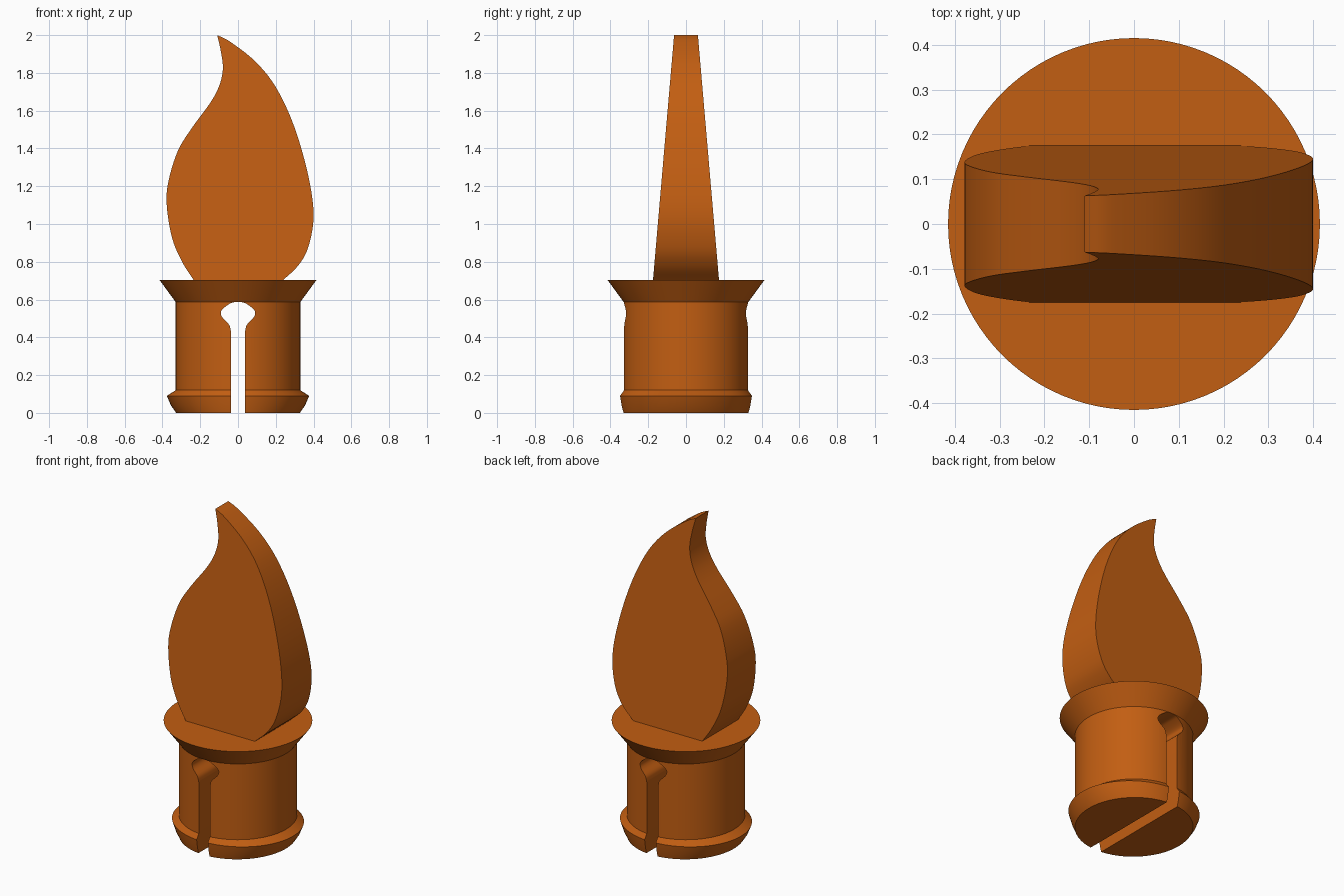
import bpy, bmesh, math
from mathutils import Vector

if "Cube" in bpy.data.objects:
    bpy.data.objects.remove(bpy.data.objects["Cube"])

mat = bpy.data.materials.new("burnt orange")
mat.diffuse_color = (0.54, 0.112, 0.006, 1)
mat.use_nodes = True
mat.node_tree.nodes["Principled BSDF"].inputs["Base Color"].default_value = mat.diffuse_color


def finish(name, bm, material=mat):
    bmesh.ops.recalc_face_normals(bm, faces=bm.faces)
    mesh = bpy.data.meshes.new(name)
    bm.to_mesh(mesh)
    bm.free()
    mesh.materials.append(material)
    obj = bpy.data.objects.new(name, mesh)
    bpy.context.collection.objects.link(obj)
    return obj


def activate(obj):
    bpy.ops.object.select_all(action='DESELECT')
    obj.select_set(True)
    bpy.context.view_layer.objects.active = obj


def smooth_path(points, steps=5):
    """Catmull-Rom curve through the points, both ends included."""
    p = [Vector(q) for q in points]
    p = [2 * p[0] - p[1]] + p + [2 * p[-1] - p[-2]]
    out = []
    for i in range(1, len(p) - 2):
        a, b, c, d = p[i - 1:i + 3]
        for s in range(steps):
            t = s / steps
            out.append(0.5 * (2 * b + (c - a) * t + (2 * a - 5 * b + 4 * c - d) * t * t
                              + (3 * b - a - 3 * c + d) * t ** 3))
    return out + [p[-2]]


def plate(name, outline, half_depth):
    """Outline in x, z given a thickness along y that depends on height."""
    bm = bmesh.new()
    front = [bm.verts.new((x, -half_depth(z), z)) for x, z in outline]
    back = [bm.verts.new((x, half_depth(z), z)) for x, z in outline]
    bm.faces.new(front)
    bm.faces.new(back[::-1])
    n = len(outline)
    for i in range(n):
        j = (i + 1) % n
        bm.faces.new((front[i], back[i], back[j], front[j]))
    return finish(name, bm)


# Plug: stacked rings (x radius, y radius, height); the snap lip is oval
rings = [(0.328, 0.333, 0), (0.355, 0.343, 0.04), (0.377, 0.351, 0.09), (0.33, 0.33, 0.12),
         (0.33, 0.33, 0.587), (0.415, 0.415, 0.703)]
SIDES = 96
bm = bmesh.new()
loops = [[bm.verts.new((rx * math.cos(math.tau * i / SIDES), ry * math.sin(math.tau * i / SIDES), z))
          for i in range(SIDES)] for rx, ry, z in rings]
for low, high in zip(loops, loops[1:]):
    for i in range(SIDES):
        j = (i + 1) % SIDES
        bm.faces.new((low[i], low[j], high[j], high[i]))
bm.faces.new(loops[0][::-1])
bm.faces.new(loops[-1])
plug = finish("plug", bm)

# Keyhole slot cut from front to back
half = [Vector((0.038, -0.1))] + smooth_path(
    [(0.038, 0.435), (0.048, 0.468), (0.081, 0.503), (0.091, 0.53), (0.078, 0.553),
     (0.04, 0.58), (0.015, 0.587)], 4)
slot = plate("slot_cutter", half + [Vector((-p.x, p.y)) for p in reversed(half)], lambda z: 0.6)
slot.hide_render = True
cut = plug.modifiers.new("slot", 'BOOLEAN')
cut.operation = 'DIFFERENCE'
cut.solver = 'EXACT'
cut.object = slot
activate(plug)
bpy.ops.object.modifier_apply(modifier=cut.name)
bpy.data.objects.remove(slot, do_unlink=True)

# Flame: curved outline, wedge that thins towards the tip
left = smooth_path([(-0.232, 0.70), (-0.296, 0.80), (-0.35, 0.93), (-0.378, 1.11), (-0.365, 1.24),
                    (-0.317, 1.39), (-0.243, 1.51), (-0.148, 1.64), (-0.10, 1.73), (-0.08, 1.82),
                    (-0.09, 1.91), (-0.11, 2.0)])
right = smooth_path([(-0.11, 2.0), (-0.042, 1.965), (0.09, 1.862), (0.20, 1.725), (0.296, 1.52),
                     (0.37, 1.265), (0.40, 1.05), (0.373, 0.88), (0.317, 0.778), (0.235, 0.70)])
flame = plate("flame", left + right[1:], lambda z: 0.175 - 0.112 * (z - 0.70) / 1.3)

for obj in (plug, flame):
    activate(obj)
    bpy.ops.object.shade_smooth_by_angle(angle=math.radians(25))
